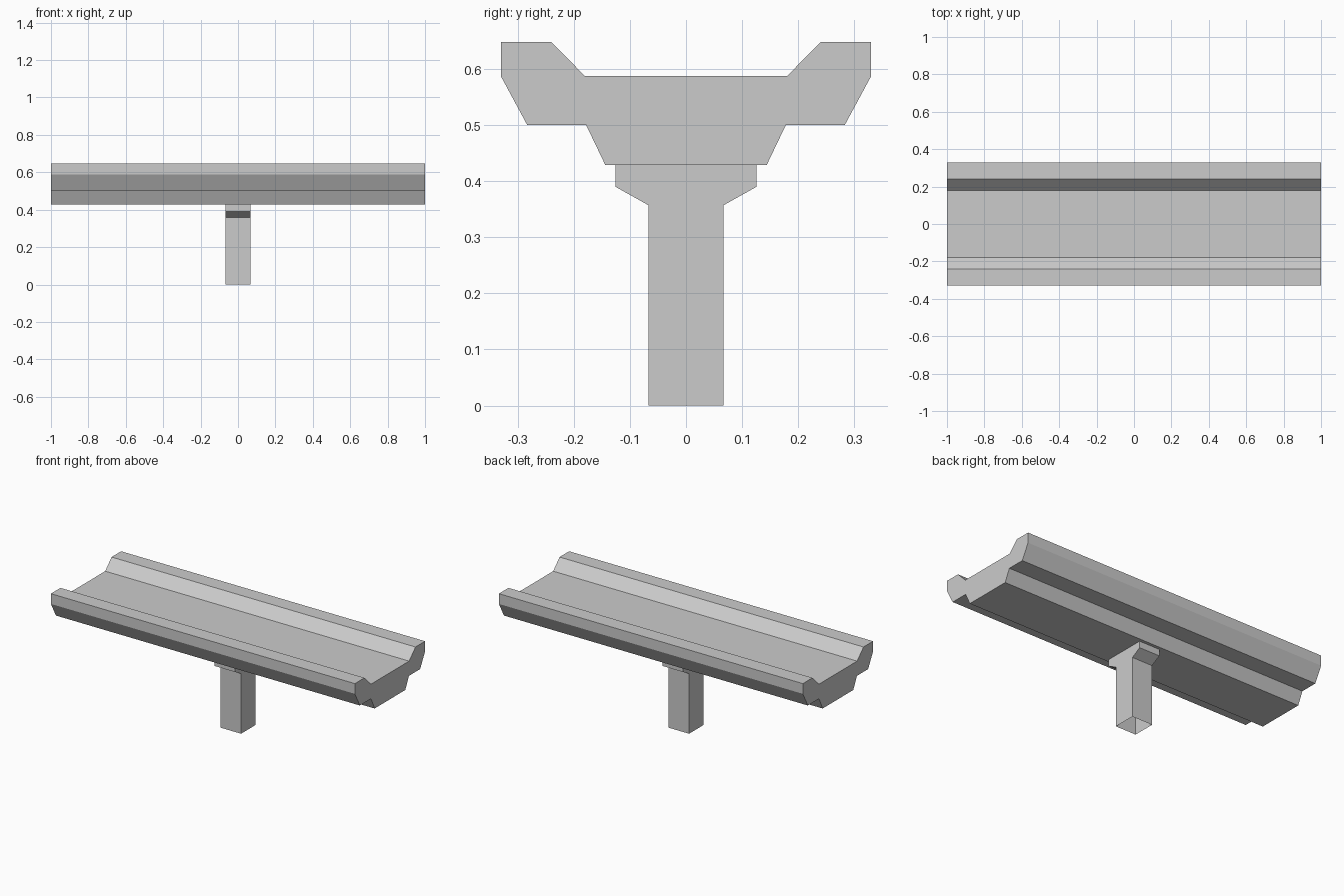
import bpy, bmesh

if "Cube" in bpy.data.objects:
    bpy.data.objects.remove(bpy.data.objects["Cube"])


def extrude_profile(name, half, half_length, open_edges=()):
    """Mirror a half outline (y, z) about y = 0 and sweep it along x.
    open_edges lists z heights whose flat horizontal faces are left open."""
    outline = half + [(-y, z) for y, z in reversed(half)]
    bm = bmesh.new()
    face = bm.faces.new([bm.verts.new((-half_length, y, z)) for y, z in outline])
    swept = bmesh.ops.extrude_face_region(bm, geom=[face], use_keep_orig=True)
    verts = [g for g in swept["geom"] if isinstance(g, bmesh.types.BMVert)]
    bmesh.ops.translate(bm, verts=verts, vec=(2 * half_length, 0, 0))
    bmesh.ops.recalc_face_normals(bm, faces=bm.faces[:])
    opened = [f for f in bm.faces
              if any(all(abs(v.co.z - z) < 1e-4 for v in f.verts) for z in open_edges)]
    bmesh.ops.delete(bm, geom=opened, context='FACES_ONLY')
    mesh = bpy.data.meshes.new(name)
    bm.to_mesh(mesh)
    bm.free()
    obj = bpy.data.objects.new(name, mesh)
    bpy.context.collection.objects.link(obj)
    return obj


# Trough-shaped bridge deck with raised parapets and a stepped underside
extrude_profile("deck", [
    (0.144, 0.429), (0.178, 0.50), (0.283, 0.50), (0.33, 0.587),
    (0.33, 0.648), (0.24, 0.648), (0.18, 0.587),
], 1.0)

# Square support pier with flared head, hollow and open at the foot
extrude_profile("pier", [
    (0.067, 0.0), (0.067, 0.357), (0.126, 0.39), (0.126, 0.429),
], 0.067, open_edges=(0.0, 0.429))
